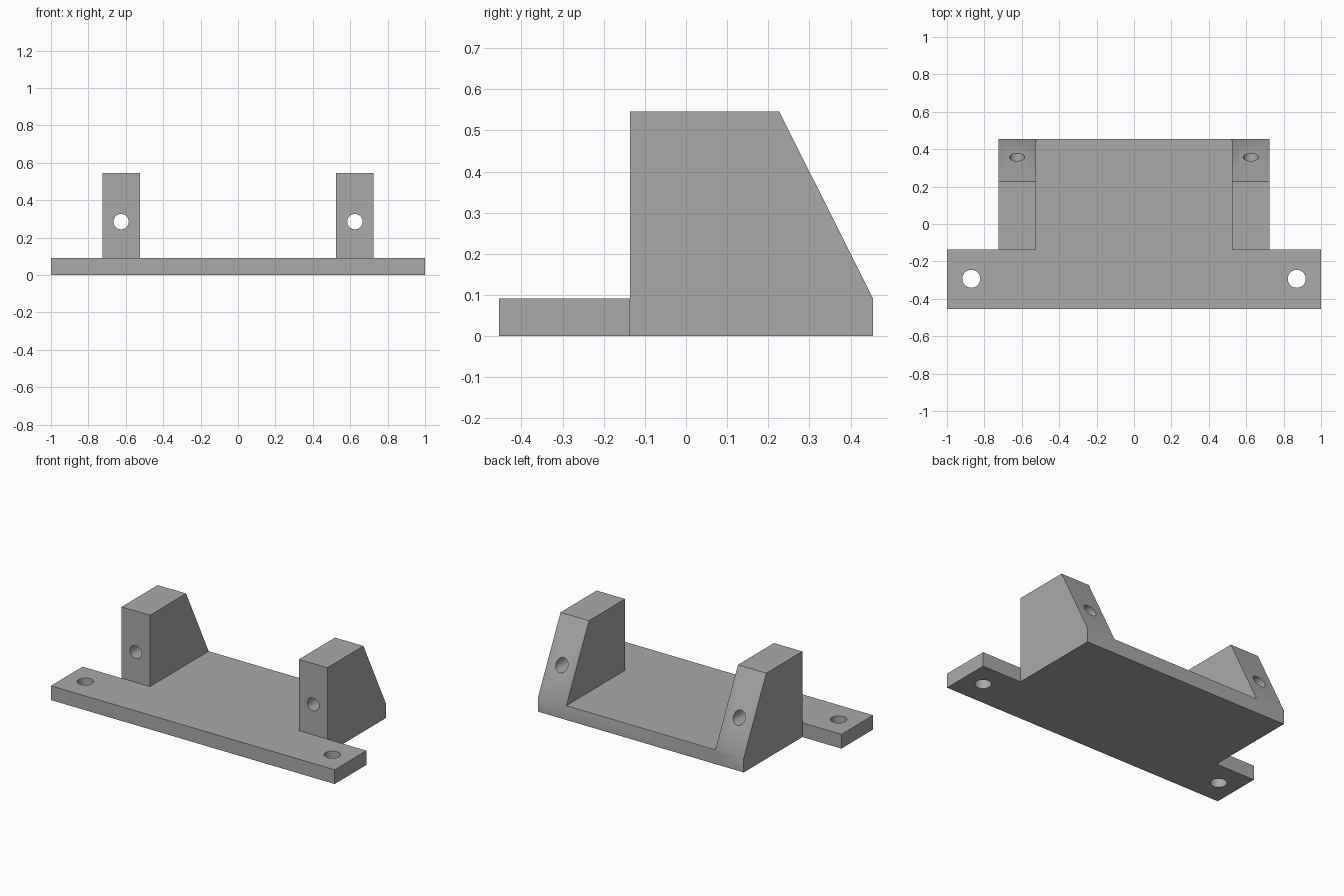
import bpy, math

if "Cube" in bpy.data.objects:
    bpy.data.objects.remove(bpy.data.objects["Cube"])

grey = bpy.data.materials.new("mid_grey")
grey.diffuse_color = (0.4, 0.4, 0.4, 1)
grey.use_nodes = True
grey.node_tree.nodes["Principled BSDF"].inputs["Base Color"].default_value = grey.diffuse_color


def extrude(name, outline, to_3d, lo, hi):
    """Prism from a 2D outline, swept from lo to hi."""
    n = len(outline)
    verts = [to_3d(a, b, lo) for a, b in outline] + [to_3d(a, b, hi) for a, b in outline]
    faces = [list(range(n))[::-1], list(range(n, 2 * n))]
    faces += [[i, (i + 1) % n, n + (i + 1) % n, n + i] for i in range(n)]
    mesh = bpy.data.meshes.new(name)
    mesh.from_pydata(verts, [], faces)
    mesh.materials.append(grey)
    obj = bpy.data.objects.new(name, mesh)
    bpy.context.collection.objects.link(obj)
    return obj


def drill(name, radius, location, rotation=(0, 0, 0)):
    """Round cutter for a through hole."""
    bpy.ops.mesh.primitive_cylinder_add(vertices=48, radius=radius, depth=2,
                                        location=location, rotation=rotation)
    obj = bpy.context.object
    obj.name = name
    obj.data.materials.append(grey)
    return obj


def combine(target, tool, operation):
    """Apply a boolean and remove the tool."""
    bpy.context.view_layer.objects.active = target
    mod = target.modifiers.new(operation.lower(), 'BOOLEAN')
    mod.operation, mod.solver, mod.object = operation, 'EXACT', tool
    bpy.ops.object.modifier_apply(modifier=mod.name)
    bpy.data.objects.remove(tool)


THICK, FRONT, STEP, BACK = 0.091, -0.4545, -0.136, 0.4545

# T-shaped base plate with wide front ears
half = [(1, FRONT), (1, STEP), (0.725, STEP), (0.725, BACK)]
plate = half + [(-x, y) for x, y in reversed(half)]
bracket = extrude("mounting_bracket", plate, lambda x, y, z: (x, y, z), 0, THICK)

# Upright lugs with a sloped back, fused to the plate
lug = [(STEP, 0), (BACK, 0), (BACK, THICK), (0.227, 0.5455), (STEP, 0.5455)]
for lo, hi in ((-0.725, -0.525), (0.525, 0.725)):
    combine(bracket, extrude("lug", lug, lambda y, z, x: (x, y, z), lo, hi), 'UNION')

# Vertical screw holes in the ears, horizontal pin holes in the lugs
for side in (-1, 1):
    combine(bracket, drill("screw_hole", 0.048, (side * 0.87, -0.293, 0)), 'DIFFERENCE')
    combine(bracket, drill("pin_hole", 0.041, (side * 0.625, 0, 0.285),
                           (math.pi / 2, 0, 0)), 'DIFFERENCE')

# Soft shading across shallow bends, crisp edges elsewhere
bpy.ops.object.select_all(action='DESELECT')
bracket.select_set(True)
bpy.context.view_layer.objects.active = bracket
bpy.ops.object.shade_smooth_by_angle(angle=math.radians(30))
